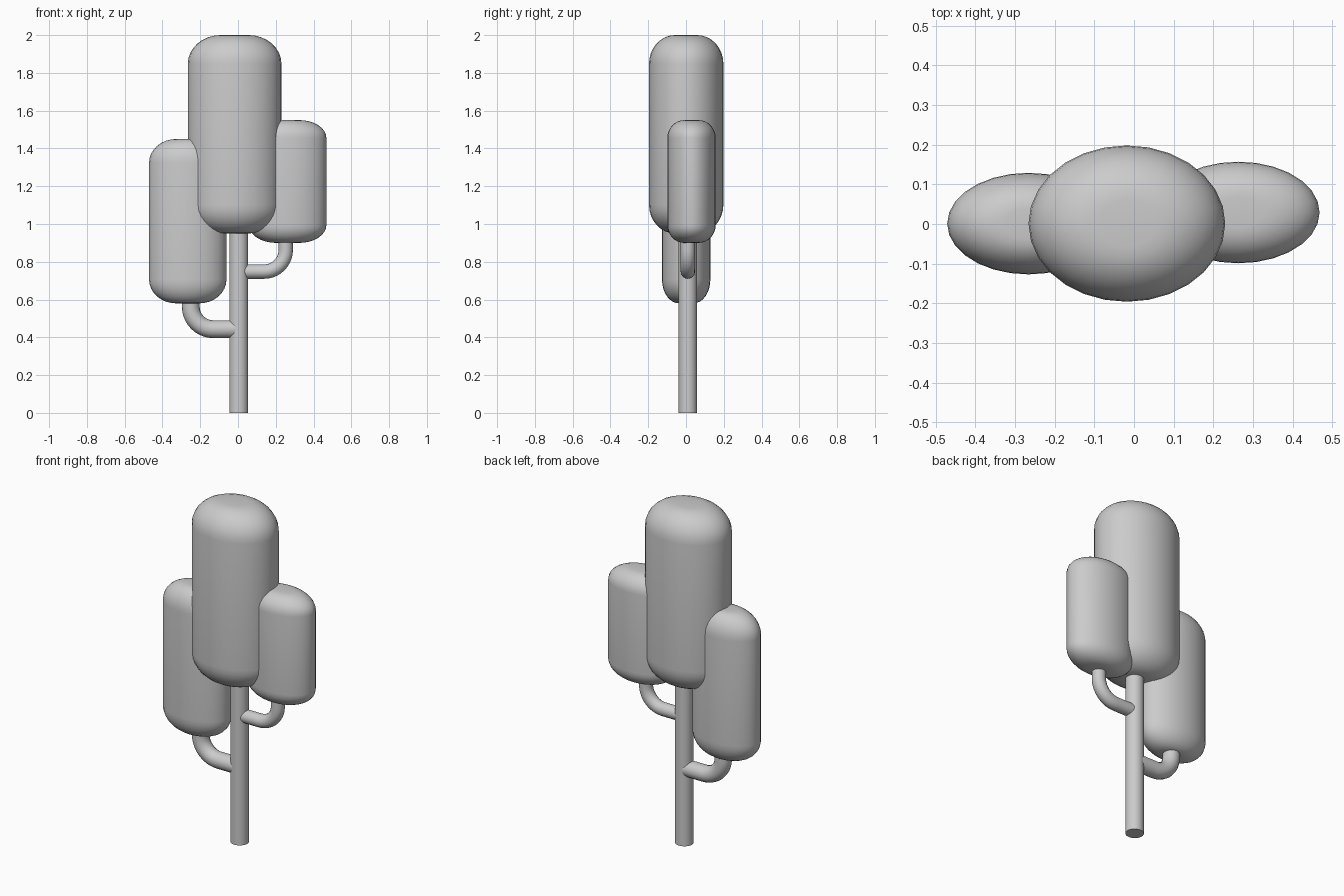
import bpy
import bmesh
from math import sin, cos, pi
from mathutils import Vector

cube = bpy.data.objects.get("Cube")
if cube:
    bpy.data.objects.remove(cube, do_unlink=True)

grey = bpy.data.materials.new("plain grey")
grey.use_nodes = True
grey.diffuse_color = (0.6, 0.6, 0.6, 1)
grey.node_tree.nodes["Principled BSDF"].inputs["Base Color"].default_value = (0.6, 0.6, 0.6, 1)


def skin(name, rings):
    """Bridge matching rings of points, cap both ends and shade smooth."""
    bm = bmesh.new()
    loops = [[bm.verts.new(p) for p in ring] for ring in rings]
    n = len(loops[0])
    for a, b in zip(loops, loops[1:]):
        for i in range(n):
            j = (i + 1) % n
            bm.faces.new((a[i], a[j], b[j], b[i]))
    bm.faces.new(loops[0][::-1])
    bm.faces.new(loops[-1])
    bmesh.ops.recalc_face_normals(bm, faces=bm.faces)
    mesh = bpy.data.meshes.new(name)
    bm.to_mesh(mesh)
    bm.free()
    mesh.materials.append(grey)
    obj = bpy.data.objects.new(name, mesh)
    bpy.context.collection.objects.link(obj)
    bpy.ops.object.select_all(action='DESELECT')
    obj.select_set(True)
    bpy.context.view_layer.objects.active = obj
    bpy.ops.object.shade_smooth_by_angle(angle=pi / 4)
    return obj


def ellipse(center, u, v, sides):
    """Ring of points around center with half axes u and v."""
    return [center + u * cos(2 * pi * i / sides) + v * sin(2 * pi * i / sides)
            for i in range(sides)]


def foliage(name, x, y, rx, ry, bottom, top, steps=8):
    """Upright oval column with rounded rims and small flat ends."""
    rim = 0.145 * (top - bottom)
    flat = 0.3
    angles = [pi / 2 * k / steps for k in range(steps + 1)]
    lower = [(flat + (1 - flat) * sin(a), bottom + rim * (1 - cos(a))) for a in angles]
    upper = [(s, bottom + top - z) for s, z in reversed(lower)]
    skin(name, [ellipse(Vector((x, y, z)), Vector((rx * s, 0, 0)), Vector((0, ry * s, 0)), 28)
                for s, z in lower + upper])


def branch(name, side, reach, z, top, radius, bend, steps=10):
    """Tube leaving the trunk sideways, then bending straight up."""
    y = 0.01
    across = Vector((0, radius, 0))
    stations = [(0.004, z, 0)]
    for k in range(steps + 1):
        a = pi / 2 * k / steps
        stations.append((reach - bend + bend * sin(a), z + bend * (1 - cos(a)), a))
    stations.append((reach, top, pi / 2))
    skin(name, [ellipse(Vector((side * px if a or px > 0.01 else px, y, pz)), across,
                        Vector((-side * sin(a), 0, cos(a))) * radius, 16)
                for px, pz, a in stations])


# Trunk
skin("trunk", [ellipse(Vector((0.004, 0.01, z)), Vector((0.05, 0, 0)), Vector((0, 0.049, 0)), 24)
               for z in (0, 1.05)])

# Branches
branch("left_branch", 1, 0.253, 0.748, 0.95, 0.038, 0.115)
branch("right_branch", -1, 0.25, 0.443, 0.64, 0.047, 0.12)

# Foliage columns
foliage("main_foliage", -0.018, 0.001, 0.248, 0.197, 0.95, 2.0)
foliage("left_foliage", 0.263, 0.029, 0.205, 0.128, 0.9, 1.55)
foliage("right_foliage", -0.266, 0.001, 0.205, 0.128, 0.58, 1.45)
